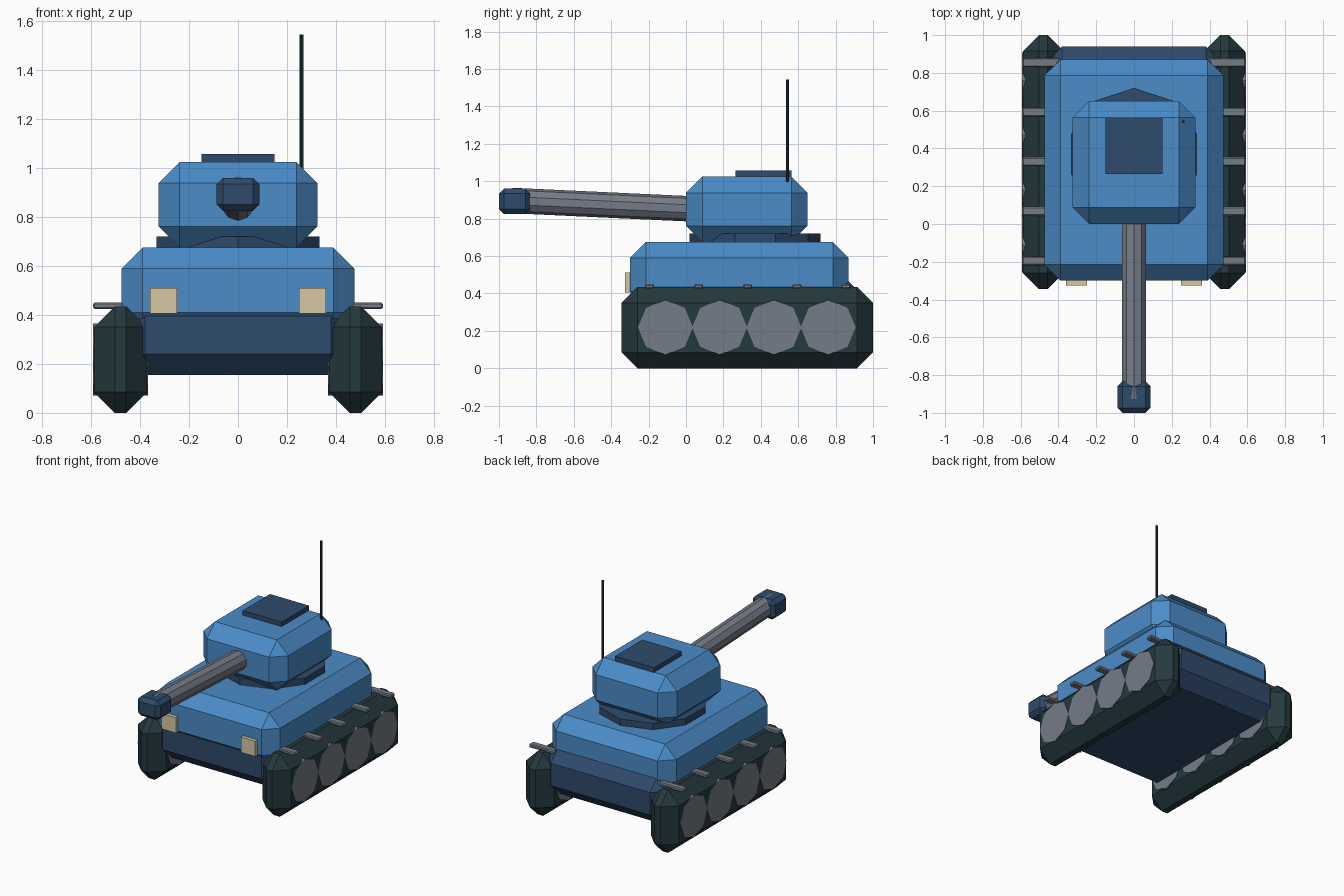
import bpy
import bmesh
from math import pi, radians
from mathutils import Matrix, Vector

cube = bpy.data.objects.get("Cube")
if cube:
    bpy.data.objects.remove(cube, do_unlink=True)


def material(name, rgb):
    m = bpy.data.materials.new(name)
    m.use_nodes = True
    m.diffuse_color = (*rgb, 1)
    m.node_tree.nodes["Principled BSDF"].inputs["Base Color"].default_value = (*rgb, 1)
    return m


BLUE = material("bright_blue", (0.069, 0.262, 0.578))
NAVY = material("dark_blue", (0.028, 0.069, 0.145))
GREY = material("steel_grey", (0.178, 0.202, 0.246))
TRACK = material("dark_green", (0.018, 0.041, 0.048))
CREAM = material("cream", (0.68, 0.58, 0.36))


def finish(bm, name, mat):
    mesh = bpy.data.meshes.new(name)
    bm.to_mesh(mesh)
    bm.free()
    mesh.materials.append(mat)
    obj = bpy.data.objects.new(name, mesh)
    bpy.context.collection.objects.link(obj)
    return obj


def box(name, mat, xs, ys, zs, chamfer=0):
    """Box between limits on each axis, with optional flat chamfers."""
    bm = bmesh.new()
    bmesh.ops.create_cube(bm, size=1)
    spans = (xs, ys, zs)
    bmesh.ops.scale(bm, vec=[b - a for a, b in spans], verts=bm.verts)
    bmesh.ops.translate(bm, vec=[(a + b) / 2 for a, b in spans], verts=bm.verts)
    if chamfer:
        bmesh.ops.bevel(bm, geom=bm.edges[:], offset=chamfer, segments=1,
                        affect='EDGES', clamp_overlap=True)
    return finish(bm, name, mat)


def prism(name, mat, sides, radius, start, end, spin=0):
    """Flat-sided cylinder running between two points."""
    start, end = Vector(start), Vector(end)
    axis = end - start
    bm = bmesh.new()
    bmesh.ops.create_cone(bm, cap_ends=True, segments=sides, radius1=radius,
                          radius2=radius, depth=axis.length)
    turn = axis.to_track_quat('Z', 'Y').to_matrix().to_4x4()
    place = Matrix.Translation((start + end) / 2) @ turn @ Matrix.Rotation(spin, 4, 'Z')
    bmesh.ops.transform(bm, matrix=place, verts=bm.verts)
    return finish(bm, name, mat)


# Hull
box("lower_hull", NAVY, (-0.465, 0.465), (-0.285, 0.94), (0.155, 0.48), 0.085)
box("upper_hull", BLUE, (-0.475, 0.475), (-0.3, 0.87), (0.325, 0.675), 0.085)

# Turret with its ring, hatch and aerial
prism("turret_ring", NAVY, 10, 0.35, (0, 0.37, 0.62), (0, 0.37, 0.72))
box("turret", BLUE, (-0.325, 0.325), (0, 0.65), (0.675, 1.025), 0.087)
box("hatch", NAVY, (-0.15, 0.15), (0.265, 0.565), (1.0, 1.057))
prism("aerial", TRACK, 8, 0.008, (0.26, 0.542, 0.95), (0.26, 0.542, 1.545))

# Gun, tilted slightly upwards
prism("gun_barrel", GREY, 10, 0.068, (0, 0.1, 0.849), (0, -0.93, 0.897))
box("muzzle", NAVY, (-0.087, 0.087), (-1, -0.833), (0.825, 0.96), 0.026)

# Running gear and lamps on both sides
for side, s in (("left", 1), ("right", -1)):
    def across(a, b):
        return tuple(sorted((s * a, s * b)))

    box(f"{side}_track", TRACK, across(0.372, 0.588), (-0.345, 1), (0, 0.435), 0.085)
    for i in range(4):
        y = -0.11 + i * 0.29
        prism(f"{side}_wheel_{i + 1}", GREY, 8, 0.147,
              (s * 0.367, y, 0.219), (s * 0.592, y, 0.219))
    for i in range(5):
        y = -0.195 + i * 0.2625
        box(f"{side}_track_bar_{i + 1}", GREY, across(0.37, 0.592),
            (y - 0.024, y + 0.024), (0.425, 0.45), 0.006)
    box(f"{side}_headlight", CREAM, across(0.25, 0.36), (-0.325, -0.28), (0.405, 0.511))
